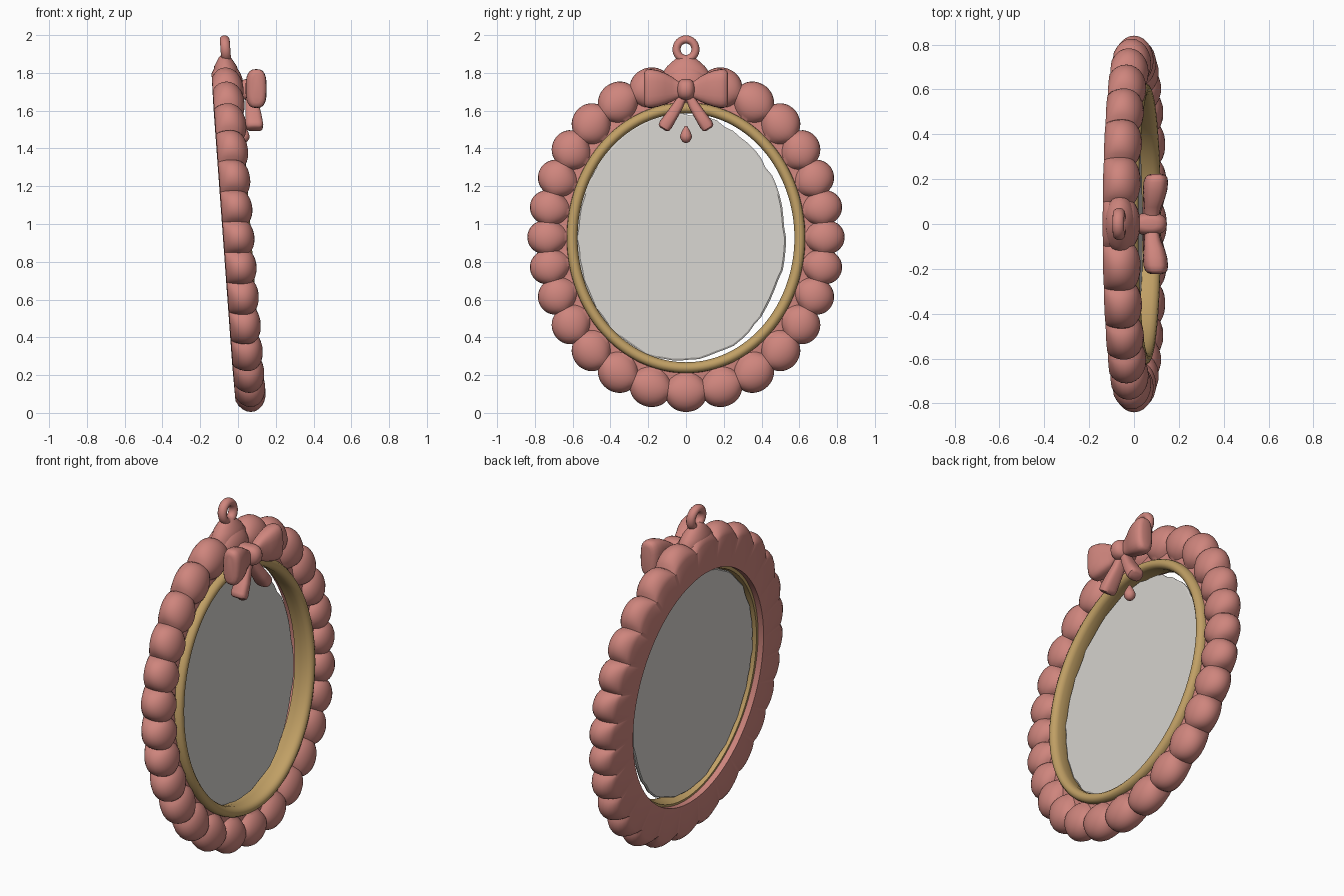
import bpy, bmesh, math, random
from math import sin, cos, pi, radians

if "Cube" in bpy.data.objects:
    bpy.data.objects.remove(bpy.data.objects["Cube"])

random.seed(4)


def material(name, rgb):
    m = bpy.data.materials.new(name)
    m.diffuse_color = (*rgb, 1)
    m.use_nodes = True
    m.node_tree.nodes["Principled BSDF"].inputs["Base Color"].default_value = m.diffuse_color
    return m


PINK = material("dusty pink", (0.62, 0.235, 0.205))
GOLD = material("antique gold", (0.53, 0.35, 0.13))
GLASS = material("silver glass", (0.66, 0.64, 0.61))


def lean(n, y, z):
    """Frame depth n, width y, height z -> world, leaning back at the top."""
    return (n + 0.068 - 0.073 * z, y, z)


def loft(name, rings, mat, loop=False, angle=50):
    """Skin a list of closed rings; loop joins last to first, else ends are capped."""
    bm = bmesh.new()
    vs = [[bm.verts.new(p) for p in r] for r in rings]
    k = len(vs[0])
    for i in range(len(vs) if loop else len(vs) - 1):
        a, b = vs[i], vs[(i + 1) % len(vs)]
        for j in range(k):
            bm.faces.new((a[j], a[(j + 1) % k], b[(j + 1) % k], b[j]))
    if not loop:
        bm.faces.new(vs[0])
        bm.faces.new(vs[-1][::-1])
    bmesh.ops.recalc_face_normals(bm, faces=bm.faces)
    me = bpy.data.meshes.new(name)
    bm.to_mesh(me)
    bm.free()
    me.materials.append(mat)
    ob = bpy.data.objects.new(name, me)
    bpy.context.collection.objects.link(ob)
    bpy.ops.object.select_all(action='DESELECT')
    ob.select_set(True)
    bpy.context.view_layer.objects.active = ob
    bpy.ops.object.shade_smooth_by_angle(angle=radians(angle))
    return ob


def oval(a, b, power=1.0, count=24):
    """Superellipse section points; power below 1 is boxier."""
    def s(v):
        return math.copysign(abs(v) ** power, v)
    return [(a * s(cos(2 * pi * i / count)), b * s(sin(2 * pi * i / count)))
            for i in range(count)]


# scalloped frame: 28 beads swept round an oval, flat at the back
BEADS, STEPS = 28, 14
rings = []
for i in range(BEADS * STEPS):
    phi = 2 * pi * i / (BEADS * STEPS)
    th = phi + 0.08 * sin(2 * phi)
    u = ((i / STEPS + 0.5) % 1) * 2 - 1
    b = math.sqrt(1 - 0.72 * u * u)
    prof = [(0, -0.08), (0, 0.035), (0.02, 0.035)]
    for k in range(15):
        al = radians(155 - 15.5 * k)
        n = 0.087 * sin(al) * (0.35 + 0.65 * b if al > 0 else 1)
        prof.append((0.13 + 0.11 * b * cos(al), max(n, -0.08)))
    rings.append([lean(n, (0.6 + r) * sin(th), 0.93 - (0.685 + r) * cos(th))
                  for r, n in prof])
loft("beaded_frame", rings, PINK, True, 45)

# gold inner rim: rounded lip with a deep inner wall
lip = [(0.585, -0.045), (0.576, 0.0), (0.574, 0.04), (0.580, 0.058), (0.592, 0.068),
       (0.606, 0.07), (0.620, 0.064), (0.629, 0.05), (0.632, 0.03), (0.62, -0.045)]
rings = []
for i in range(128):
    t = 2 * pi * i / 128
    rings.append([lean(n, r * sin(t), 0.927 - (r + 0.085) * cos(t)) for r, n in lip])
loft("gold_rim", rings, GOLD, True)

# mirror glass: thin pane with a worn edge, sitting slightly to one side
edge = [1 + random.uniform(-0.014, 0.01) for _ in range(72)]
rings = []
for n, s in ((-0.028, 0.99), (-0.022, 1.0), (-0.014, 1.0), (-0.008, 0.985)):
    rings.append([lean(n, -0.026 + 0.553 * s * e * sin(2 * pi * i / 72),
                       0.927 - 0.655 * s * e * cos(2 * pi * i / 72))
                  for i, e in enumerate(edge)])
loft("mirror_glass", rings, GLASS, angle=30)

# hanging cap blending the frame into the ring
cap = [(1.74, 0.14, 0.07), (1.80, 0.125, 0.068), (1.835, 0.10, 0.06),
       (1.86, 0.072, 0.045), (1.885, 0.045, 0.03), (1.895, 0.02, 0.015)]
loft("hanger_cap", [[lean(p, q, z) for p, q in oval(d, w)] for z, w, d in cap], PINK)

# hanging ring
rings = []
for i in range(40):
    t = 2 * pi * i / 40
    rings.append([lean(0.006 + p, (0.05 + q) * sin(t), 1.925 + (0.052 + q) * cos(t))
                  for p, q in oval(0.026, 0.022, count=14)])
loft("hanger_ring", rings, PINK, True)

# bow loops: (y, centre height, half height, centre depth, half depth)
wing = [(0.0, 1.71, 0.035, 0.08, 0.03), (0.04, 1.71, 0.045, 0.08, 0.032),
        (0.075, 1.714, 0.066, 0.083, 0.038), (0.11, 1.716, 0.083, 0.09, 0.047),
        (0.15, 1.717, 0.097, 0.094, 0.054), (0.185, 1.717, 0.103, 0.097, 0.055),
        (0.207, 1.717, 0.101, 0.099, 0.05), (0.218, 1.717, 0.092, 0.1, 0.04),
        (0.223, 1.717, 0.075, 0.1, 0.025)]
# ribbon tails: (y, z, half width, centre depth, half depth)
tail = [(0.01, 1.69, 0.022, 0.07, 0.03), (0.04, 1.63, 0.028, 0.075, 0.036),
        (0.075, 1.575, 0.032, 0.082, 0.043), (0.108, 1.525, 0.036, 0.087, 0.047),
        (0.118, 1.508, 0.032, 0.088, 0.043), (0.122, 1.502, 0.02, 0.088, 0.03)]
for side, s in (("left", -1), ("right", 1)):
    loft(side + "_bow_loop",
         [[(x + p, s * y, z + q) for p, q in oval(d, h, 0.7)] for y, z, h, x, d in wing],
         PINK)
    loft(side + "_bow_tail",
         [[(x + p, s * (y + q * 0.85), z + q * 0.53) for p, q in oval(d, w, 0.7)]
          for y, z, w, x, d in tail], PINK)

# bow knot, reaching back to the frame
rings = []
for i in range(1, 14):
    t = pi * i / 14
    w = sin(t) ** 0.6
    rings.append([(0.07 + p, q, 1.712 - 0.056 * cos(t))
                  for p, q in oval(0.077 * w, 0.05 * w, 0.8)])
loft("bow_knot", rings, PINK)

# teardrop below the knot
drop = [(1.43, 0.008), (1.437, 0.02), (1.452, 0.03), (1.468, 0.031), (1.485, 0.025),
        (1.503, 0.015), (1.52, 0.006)]
loft("teardrop", [[(0.03 + p, q, z) for p, q in oval(r, r, count=16)] for z, r in drop], PINK)
